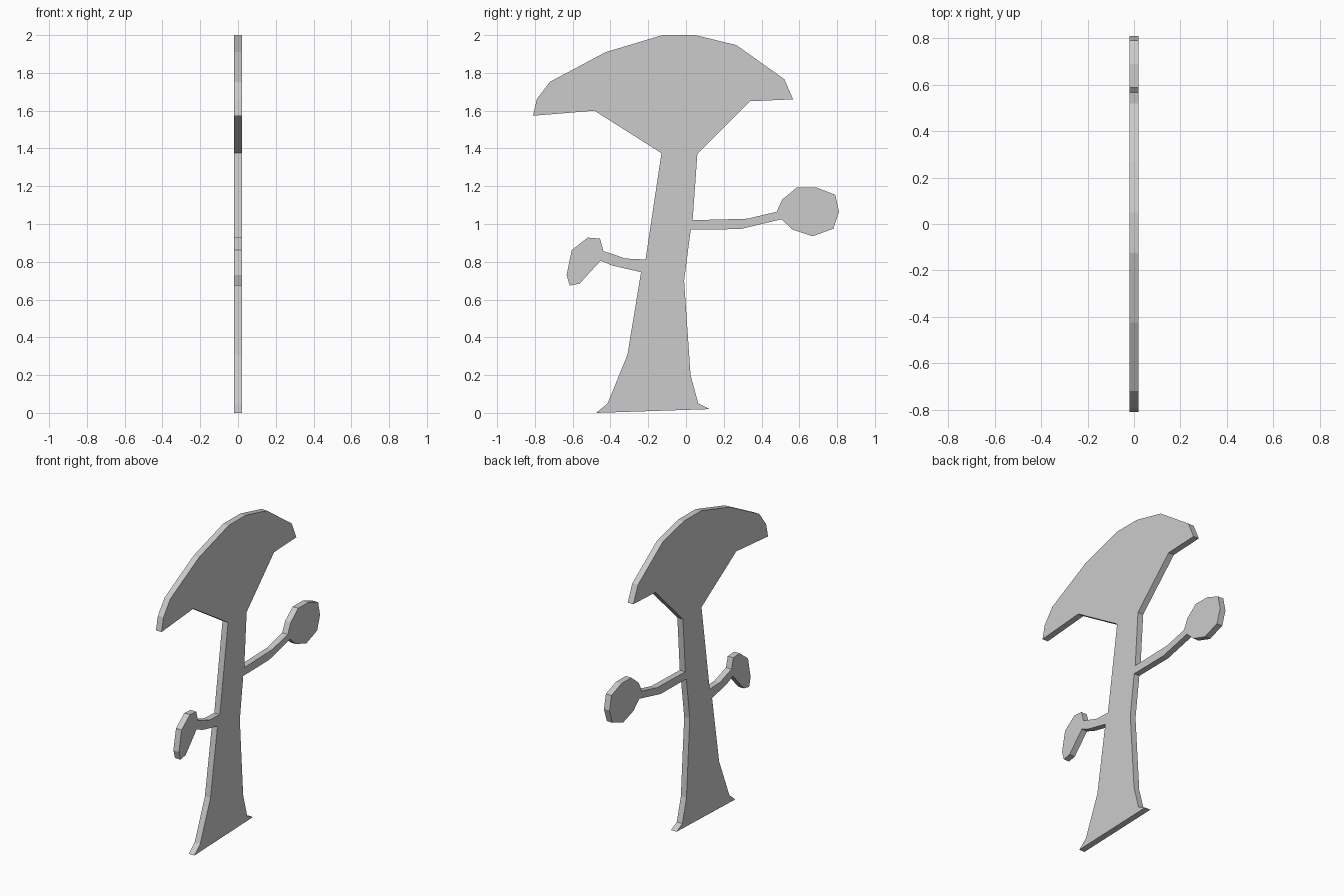
import bpy, bmesh

HALF_THICKNESS = 0.02

# Outline sections as (y, z), running counter-clockwise round the silhouette
base = [(-0.415, 0.05), (-0.475, 0.0), (0.125, 0.02), (0.065, 0.05)]
trunk_right = [(0.024, 0.20), (-0.01, 0.70)]
branch_right = [(0.025, 0.97), (0.288, 0.973), (0.505, 1.025), (0.565, 0.97),
                (0.67, 0.935), (0.78, 0.975), (0.81, 1.065), (0.79, 1.155),
                (0.69, 1.193), (0.587, 1.193), (0.51, 1.13), (0.48, 1.065),
                (0.325, 1.028), (0.035, 1.02)]
canopy = [(0.06, 1.37), (0.34, 1.65), (0.567, 1.66), (0.52, 1.767),
          (0.267, 1.947), (0.05, 2.0), (-0.125, 2.0), (-0.425, 1.91),
          (-0.72, 1.753), (-0.79, 1.66), (-0.81, 1.573), (-0.485, 1.60),
          (-0.13, 1.375)]
branch_left = [(-0.214, 0.812), (-0.32, 0.817), (-0.437, 0.857),
               (-0.455, 0.923), (-0.52, 0.928), (-0.605, 0.862),
               (-0.632, 0.73), (-0.616, 0.674), (-0.563, 0.684),
               (-0.452, 0.806), (-0.39, 0.78), (-0.238, 0.745)]
trunk_left = [(-0.31, 0.308)]


def flat_cutout(name, outline):
    """Extrude a y-z outline into a flat board centred on x = 0."""
    bm = bmesh.new()
    face = bm.faces.new([bm.verts.new((-HALF_THICKNESS, y, z)) for y, z in outline])
    ext = bmesh.ops.extrude_face_region(bm, geom=[face], use_keep_orig=True)
    moved = [v for v in ext["geom"] if isinstance(v, bmesh.types.BMVert)]
    bmesh.ops.translate(bm, verts=moved, vec=(2 * HALF_THICKNESS, 0, 0))
    bmesh.ops.recalc_face_normals(bm, faces=bm.faces)
    mesh = bpy.data.meshes.new(name)
    bm.to_mesh(mesh)
    bm.free()
    obj = bpy.data.objects.new(name, mesh)
    bpy.context.collection.objects.link(obj)
    return obj


# One continuous flat tree board
flat_cutout("tree_cutout", base + trunk_right + branch_right + canopy
            + branch_left + trunk_left)
